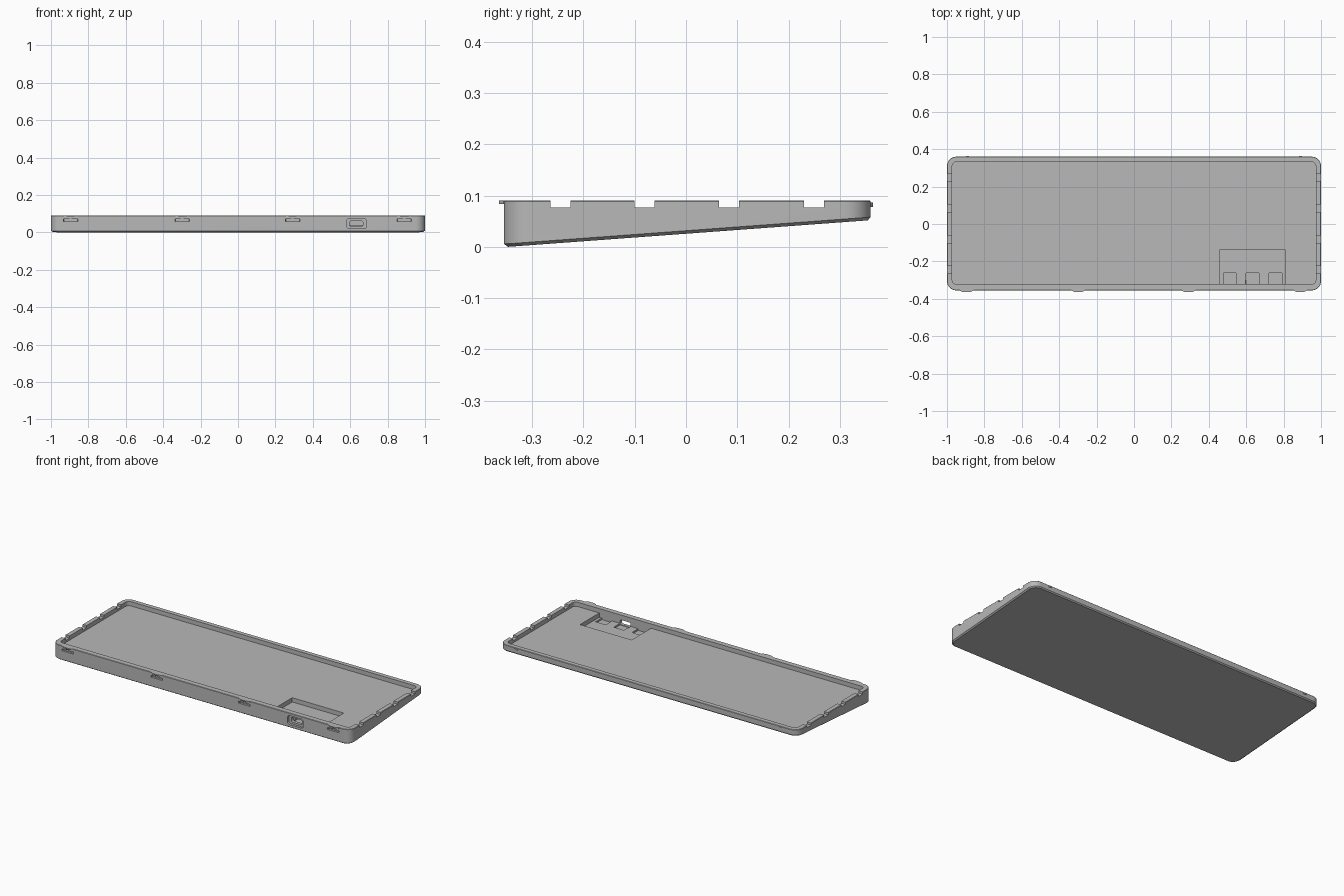
import bpy, bmesh, math
from mathutils import Vector

cube = bpy.data.objects.get("Cube")
if cube:
    bpy.data.objects.remove(cube, do_unlink=True)

grey = bpy.data.materials.new("case grey")
grey.use_nodes = True
colour = (0.48, 0.48, 0.48, 1)
grey.diffuse_color = colour
shader = grey.node_tree.nodes["Principled BSDF"]
shader.inputs["Base Color"].default_value = colour
shader.inputs["Roughness"].default_value = 0.6

TOP, FLOOR = 0.09, 0.064
FRONT, BACK = -0.355, 0.36


def underside(y):
    return max(0, 0.0735 * (y + 0.347))


def rounded(x0, x1, y0, y1, r, steps=8):
    """Outline of a rounded rectangle, counter-clockwise."""
    pts = []
    corners = [(x1 - r, y1 - r), (x0 + r, y1 - r), (x0 + r, y0 + r), (x1 - r, y0 + r)]
    for i, (cx, cy) in enumerate(corners):
        for k in range(steps + 1):
            a = (i + k / steps) * math.pi / 2
            pts.append((cx + r * math.cos(a), cy + r * math.sin(a)))
    return pts


def loft(name, rings):
    """Closed solid through rings of equal point count."""
    bm = bmesh.new()
    loops = [[bm.verts.new(p) for p in ring] for ring in rings]
    n = len(loops[0])
    for a, b in zip(loops, loops[1:]):
        for i in range(n):
            j = (i + 1) % n
            bm.faces.new((a[i], a[j], b[j], b[i]))
    bm.faces.new(loops[0][::-1])
    bm.faces.new(loops[-1])
    bmesh.ops.recalc_face_normals(bm, faces=bm.faces)
    mesh = bpy.data.meshes.new(name)
    bm.to_mesh(mesh)
    bm.free()
    mesh.materials.append(grey)
    obj = bpy.data.objects.new(name, mesh)
    bpy.context.scene.collection.objects.link(obj)
    return obj


def box(name, x0, x1, y0, y1, z0, z1):
    pts = [(x0, y0), (x1, y0), (x1, y1), (x0, y1)]
    return loft(name, [[(x, y, z) for x, y in pts] for z in (z0, z1)])


def cut(cutter):
    """Subtract a helper from the case, then discard it."""
    cutter.hide_render = True
    mod = case.modifiers.new("cut", "BOOLEAN")
    mod.operation, mod.solver, mod.object = "DIFFERENCE", "EXACT", cutter
    bpy.context.view_layer.update()
    result = bpy.data.meshes.new_from_object(
        case.evaluated_get(bpy.context.evaluated_depsgraph_get()))
    case.modifiers.clear()
    case.data = result
    bpy.data.objects.remove(cutter, do_unlink=True)


# Wedge-shaped case with a chamfered, sloping underside
outer = rounded(-1, 1, FRONT, BACK, 0.05)
sole = rounded(-0.992, 0.992, FRONT + 0.008, BACK - 0.006, 0.043)
lip = rounded(-0.998, 0.998, FRONT + 0.002, BACK - 0.002, 0.048)
case = loft("case", [
    [(x, y, underside(y)) for x, y in sole],
    [(x, y, underside(y) + 0.006) for x, y in outer],
    [(x, y, TOP - 0.002) for x, y in outer],
    [(x, y, TOP) for x, y in lip]])

# Shallow tray inside the rim
inner = rounded(-0.972, 0.972, -0.322, 0.332, 0.022)
cut(loft("tray_cutter", [[(x, y, z) for x, y in inner] for z in (FLOOR, 0.2)]))

# Electronics bay with three deeper pockets along its front wall
cut(box("bay_cutter", 0.46, 0.807, -0.322, -0.137, 0.038, 0.08))
for x in (0.512, 0.634, 0.756):
    cut(box("pocket_cutter", x - 0.034, x + 0.034, -0.322, -0.262, 0.028, 0.06))

# Cable port: rounded outer recess and a through opening
for name, size, y_in in (("port_recess", (0.58, 0.688, 0.02, 0.074, 0.016), FRONT + 0.014),
                         ("port_opening", (0.597, 0.668, 0.032, 0.06, 0.008), -0.3)):
    profile = rounded(*size)
    cut(loft(name, [[(x, y, z) for x, z in profile] for y in (-0.4, y_in)]))

# Notches through both side rims
for y in (-0.245, -0.081, 0.084, 0.249):
    for side in (-1, 1):
        a, b = sorted((side * 0.95, side * 1.05))
        cut(box("notch_cutter", a, b, y - 0.0195, y + 0.0195, 0.0765, 0.12))

# Latch slots in the front wall, each with a narrow stem up to the rim
LATCHES = (-0.895, -0.298, 0.292, 0.889)
for x in LATCHES:
    cut(loft("slot_cutter", [
        [(x - w, y, 0.059), (x + w, y, 0.059), (x + w, y, 0.071), (x - w, y, 0.071)]
        for w, y in ((0.042, -0.37), (0.036, FRONT + 0.012))]))
    cut(box("stem_cutter", x - 0.006, x + 0.006, -0.37, FRONT + 0.008, 0.066, 0.12))

# Tapered latch tabs on the front edge
for i, x in enumerate(LATCHES):
    loft(f"front_tab_{i + 1}", [
        [(x - w, y, 0.083), (x + w, y, 0.083), (x + w, y, TOP), (x - w, y, TOP)]
        for w, y in ((0.04, FRONT + 0.015), (0.036, FRONT - 0.001), (0.02, -0.364))])

# Small catches on the back edge
for name, x in (("right_back_catch", -0.89), ("left_back_catch", 0.89)):
    loft(name, [
        [(x - w, y, 0.078), (x + w, y, 0.078), (x + w, y, 0.086), (x - w, y, 0.086)]
        for w, y in ((0.012, BACK - 0.005), (0.012, BACK), (0.006, 0.364))])

# Smooth rounded corners, keep every edge crisp
bpy.ops.object.select_all(action="DESELECT")
case.select_set(True)
bpy.context.view_layer.objects.active = case
bpy.ops.object.shade_smooth_by_angle(angle=math.radians(25))
